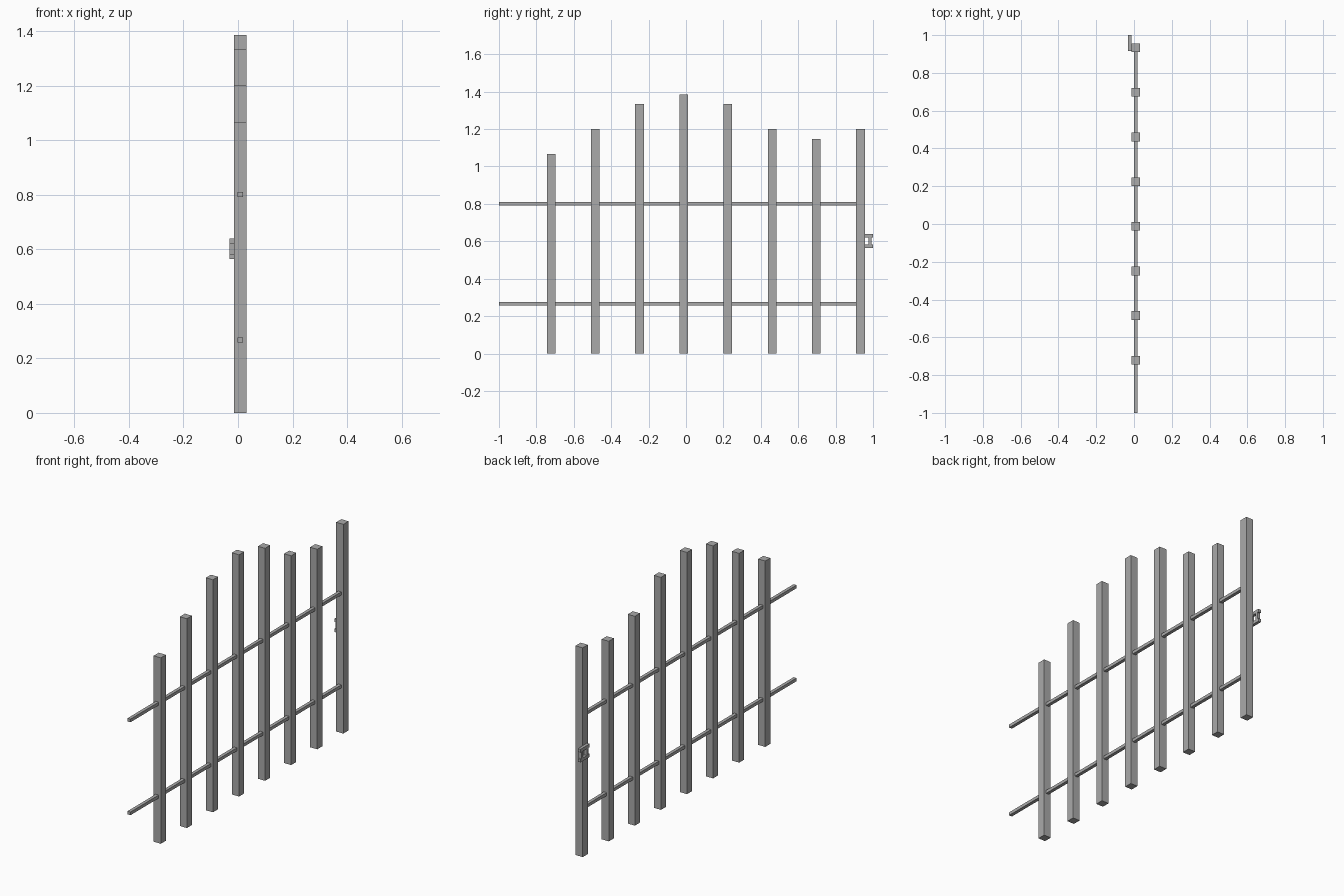
import bpy
import bmesh

if "Cube" in bpy.data.objects:
    bpy.data.objects.remove(bpy.data.objects["Cube"])

# dark grey paint shared by every part
paint = bpy.data.materials.new("dark_grey")
paint.diffuse_color = (0.4, 0.4, 0.4, 1)
paint.use_nodes = True
paint.node_tree.nodes["Principled BSDF"].inputs["Base Color"].default_value = paint.diffuse_color


def box(name, x, y, z):
    """Axis-aligned box from (min, max) ranges."""
    bm = bmesh.new()
    bmesh.ops.create_cube(bm, size=1)
    for v in bm.verts:
        v.co = [r[0] if c < 0 else r[1] for c, r in zip(v.co, (x, y, z))]
    mesh = bpy.data.meshes.new(name)
    bm.to_mesh(mesh)
    bm.free()
    mesh.materials.append(paint)
    obj = bpy.data.objects.new(name, mesh)
    bpy.context.collection.objects.link(obj)
    return obj


# upright pickets with an arched top line, last one is the latch post
heights = [1.066, 1.2, 1.333, 1.386, 1.333, 1.2, 1.147, 1.2]
PX = (-0.014, 0.031)
for i, h in enumerate(heights):
    y = -0.721 + i * 0.2363
    name = "latch_post" if i == len(heights) - 1 else f"picket_{i + 1}"
    box(name, PX, (y - 0.023, y + 0.023), (0, h))

# two long rails running through the pickets
for name, z in (("lower_rail", 0.267), ("upper_rail", 0.8)):
    box(name, (-0.001, 0.018), (-1.0, 0.915), (z - 0.009, z + 0.009))

# latch plate frame on the left face of the end post
LX = (-0.031, -0.014)
for name, z in (("latch_bar_lower", 0.573), ("latch_bar_upper", 0.63)):
    box(name, LX, (0.917, 1.0), (z - 0.009, z + 0.009))
for name, y in (("latch_upright_inner", 0.935), ("latch_upright_outer", 0.984)):
    box(name, LX, (y - 0.008, y + 0.008), (0.582, 0.621))
